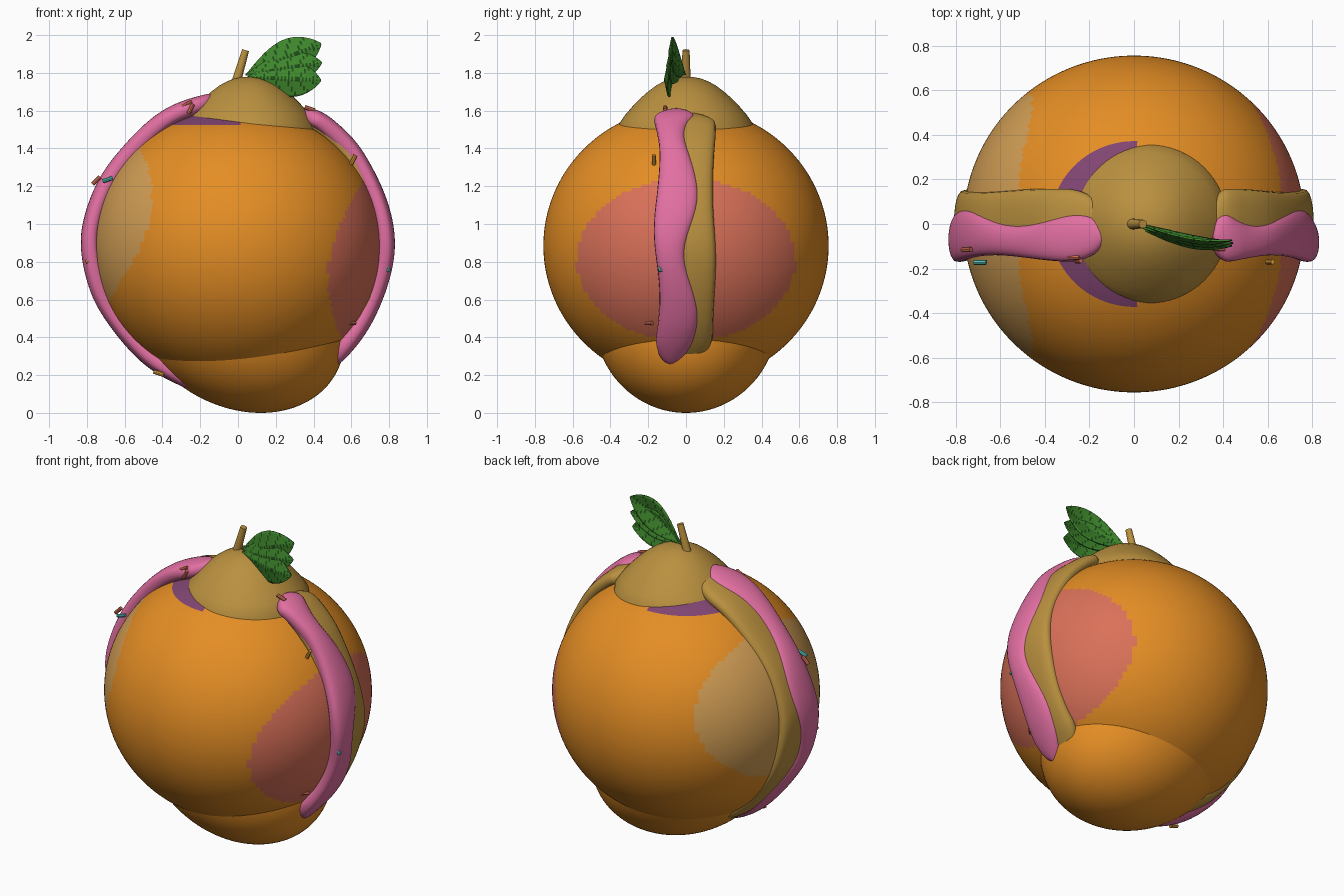
import bpy, bmesh, math
from mathutils import Vector

if "Cube" in bpy.data.objects:
    bpy.data.objects.remove(bpy.data.objects["Cube"])


def material(name, r, g, b):
    m = bpy.data.materials.new(name)
    m.use_nodes = True
    m.diffuse_color = (r, g, b, 1)
    m.node_tree.nodes["Principled BSDF"].inputs["Base Color"].default_value = (r, g, b, 1)
    return m


orange = material("orange", .78, .27, .018)
ochre = material("ochre", .49, .28, .05)
pink = material("pink", .76, .16, .36)
purple = material("purple", .22, .06, .17)
cream = material("light_tan", .64, .34, .09)
coral = material("coral", .70, .165, .10)
green = material("leaf_green", .05, .25, .026)
dark_green = material("vein_green", .015, .08, .01)
teal = material("teal", .09, .51, .46)
amber = material("amber", .75, .33, .04)


def finish(name, bm, mats, angle=50):
    bmesh.ops.recalc_face_normals(bm, faces=bm.faces)
    mesh = bpy.data.meshes.new(name)
    bm.to_mesh(mesh)
    bm.free()
    ob = bpy.data.objects.new(name, mesh)
    bpy.context.collection.objects.link(ob)
    for m in mats:
        mesh.materials.append(m)
    bpy.ops.object.select_all(action="DESELECT")
    ob.select_set(True)
    bpy.context.view_layer.objects.active = ob
    bpy.ops.object.shade_smooth_by_angle(angle=math.radians(angle))
    return ob


def bridge(bm, rings, closed=True):
    """Join successive rows of vertices with quads."""
    for a, b in zip(rings, rings[1:]):
        n = len(a)
        for i in range(n if closed else n - 1):
            j = (i + 1) % n
            bm.faces.new((a[i], a[j], b[j], b[i]))


def ellipsoid(name, centre, radii, mats, tilt=0, seg=96, rings=64):
    bm = bmesh.new()
    bmesh.ops.create_uvsphere(bm, u_segments=seg, v_segments=rings, radius=1)
    c, s = math.cos(tilt), math.sin(tilt)
    for v in bm.verts:
        x, y, z = (v.co[i] * radii[i] for i in range(3))
        v.co = Vector((x * c + z * s, y, z * c - x * s)) + Vector(centre)
    return finish(name, bm, mats)


def smooth_path(points, steps=14):
    """Catmull-Rom curve in the xz plane."""
    p = [Vector((x, 0, z)) for x, z in points]
    p = [2 * p[0] - p[1]] + p + [2 * p[-1] - p[-2]]
    out = []
    for a, b, c, d in zip(p, p[1:], p[2:], p[3:]):
        for k in range(steps):
            t = k / steps
            out.append(.5 * (2 * b + (c - a) * t + (2 * a - 5 * b + 4 * c - d) * t * t
                             + (3 * b - a - 3 * c + d) * t ** 3))
    return out + [p[-2]]


def band(name, points, inset, height, edges, mat):
    """Flattened tube along the path; edges(t) gives its two y limits."""
    path = smooth_path(points)
    bm, rings, n = bmesh.new(), [], len(path) - 1
    for i, p in enumerate(path):
        t = i / n
        tan = (path[min(i + 1, n)] - path[max(i - 1, 0)]).normalized()
        out = Vector((tan.z, 0, -tan.x))
        if out.dot(p - Vector((0, 0, .9))) < 0:
            out = -out
        end = min(1, min(t, 1 - t) / .09)
        f = max(.08, math.sqrt(1 - (1 - end) ** 2))
        y0, y1 = edges(t)
        mid, half = (y0 + y1) / 2, (y1 - y0) / 2 * f
        ring = []
        for k in range(24):
            a = math.tau * k / 24
            h = math.copysign(abs(math.sin(a)) ** .7, math.sin(a))
            ring.append(bm.verts.new(p + out * (h * height * (.5 + .5 * f) - height - inset)
                                     + Vector((0, mid + half * math.cos(a), 0))))
        rings.append(ring)
    bridge(bm, rings)
    bm.faces.new(rings[0])
    bm.faces.new(rings[-1])
    return finish(name, bm, [mat])


# Round body with painted side patches and a purple crown ring
body = ellipsoid("body", (0, 0, .885), (.765, .755, .735),
                 [orange, cream, coral, purple], seg=160, rings=110)
for f in body.data.polygons:
    x, y, z = f.center
    if x < 0 and (y / .58) ** 2 + ((z - 1.0) / .42) ** 2 < 1:
        f.material_index = 1
    elif x > 0 and (y / .58) ** 2 + ((z - .81) / .43) ** 2 < 1:
        f.material_index = 2
    elif z > 1.2 and x < .01 and math.hypot(x, y) < .37:
        f.material_index = 3

# Tilted bump under the body
ellipsoid("bottom_bump", (0, 0, .5), (.595, .485, .464), [orange], tilt=math.radians(30))

# Domed cap, turned from a profile
profile = [(.001, 1.78), (.04, 1.778), (.08, 1.77), (.12, 1.754), (.16, 1.732), (.2, 1.702),
           (.24, 1.667), (.28, 1.626), (.32, 1.58), (.355, 1.53), (.37, 1.45)]
bm = bmesh.new()
bridge(bm, [[bm.verts.new((.06 + r * math.cos(math.tau * k / 64), r * math.sin(math.tau * k / 64), z))
             for k in range(64)] for r, z in profile])
bmesh.ops.holes_fill(bm, edges=bm.edges)
finish("cap", bm, [ochre])

# Side bands: ochre crust with wavy pink icing on top
right_side = [(-.14, 1.71), (-.4, 1.6), (-.6, 1.42), (-.75, 1.21), (-.83, .95),
              (-.8, .7), (-.7, .49), (-.5, .26), (-.24, .1)]
left_side = [(.37, 1.63), (.5, 1.555), (.65, 1.4), (.78, 1.15), (.83, .92),
             (.8, .7), (.7, .46), (.54, .24)]


def icing_edges(t):
    return -.155 + .015 * math.sin(t * 13 + 4), .03 + .035 * math.cos(t * 15)


def crust_edges(t):
    return -.14, .15 + .008 * math.sin(t * 12)


for side, pts in (("right", right_side), ("left", left_side)):
    band(side + "_crust", pts, .025, .05, crust_edges, ochre)
    band(side + "_icing", pts, 0, .05, icing_edges, pink)


def rod(name, a, b, radius, mat, sides=10, end_radius=None):
    a, b = Vector(a), Vector(b)
    bm = bmesh.new()
    bmesh.ops.create_cone(bm, cap_ends=True, segments=sides, radius1=radius,
                          radius2=end_radius or radius, depth=(b - a).length)
    q = (b - a).to_track_quat("Z", "Y")
    for v in bm.verts:
        v.co = q @ v.co + (a + b) / 2
    return finish(name, bm, [mat], 40)


# Stem
rod("stem", (-.01, 0, 1.75), (.04, 0, 1.92), .025, ochre, 12, .019)


# Three overlapping, folded leaflets with dark veins
def leaflet(name, base, tip, width, shift):
    base, tip = Vector((base[0], 0, base[1])), Vector((tip[0], 0, tip[1]))
    axis = tip - base
    side = Vector((-axis.z, 0, axis.x)).normalized()
    bm, rows, nu, nv = bmesh.new(), [], 42, 14
    for i in range(nu + 1):
        u = i / nu
        half = width * max(.01, math.sin(math.pi * u ** 1.3)) ** .75
        row = []
        for j in range(nv + 1):
            v = 2 * j / nv - 1
            p = base + axis * u + side * half * v
            p.y = -.02 - .085 * math.sin(2.2 * u) + shift + .025 * abs(v) * math.sin(math.pi * u)
            row.append(bm.verts.new(p))
        rows.append(row)
    bridge(bm, rows, closed=False)
    for k, f in enumerate(bm.faces):
        i, j = divmod(k, nv)
        v = abs(j - (nv - 1) / 2)
        f.material_index = 1 if v < 1 and i % 2 or (i - round(v)) % 7 == 0 else 0
    ob = finish(name, bm, [green, dark_green])
    mod = ob.modifiers.new("thickness", "SOLIDIFY")
    mod.thickness = .008


leaflet("upper_leaflet", (.04, 1.79), (.44, 1.955), .095, .012)
leaflet("middle_leaflet", (.04, 1.79), (.445, 1.855), .085, 0)
leaflet("lower_leaflet", (.05, 1.78), (.44, 1.76), .095, -.012)

# Sprinkles: centre, direction, colour
sprinkles = [
    ((-.27, -.15, 1.635), (2, 0, 1), coral), ((-.25, -.165, 1.61), (1, 0, 2), coral),
    ((-.75, -.115, 1.23), (2, 0, 2), coral), ((-.69, -.172, 1.235), (3, 0, 1), teal),
    ((-.78, -.155, .81), (2, 0, 1), amber), ((-.42, -.15, .21), (3, 0, -1), amber),
    ((.61, -.17, 1.34), (1, 0, 2), amber), ((.79, -.135, .775), (-1, 0, 3), teal),
    ((.38, -.11, 1.61), (3, 0, -1), coral), ((.6, -.2, .475), (1, 1, 0), coral)]
for k, (centre, direction, mat) in enumerate(sprinkles):
    d = Vector(direction).normalized() * .028
    rod(f"sprinkle_{k + 1}", Vector(centre) - d, Vector(centre) + d, .011, mat, 8)
